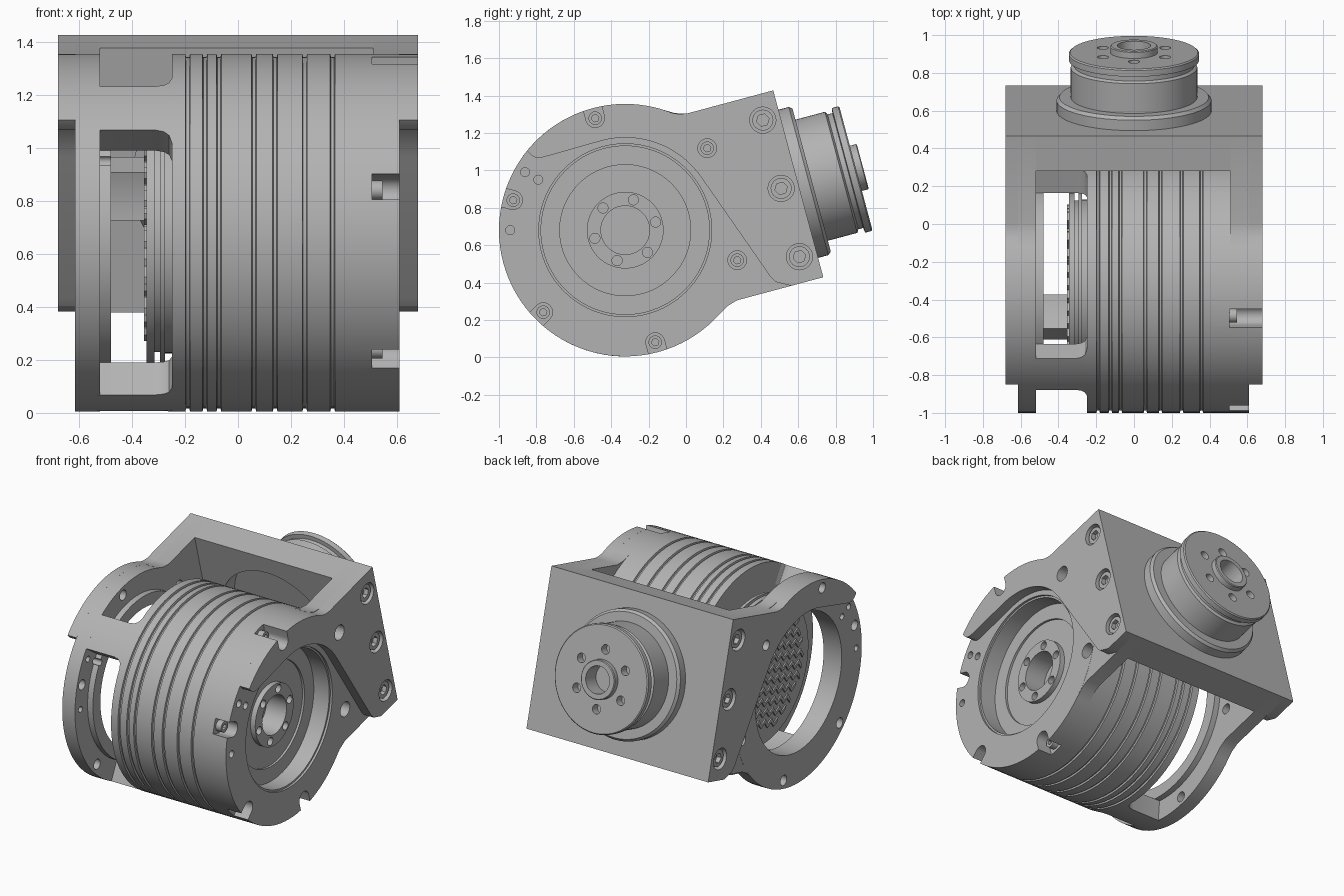
import bpy, bmesh, math
from math import cos, sin, radians, pi
from mathutils import Matrix

if "Cube" in bpy.data.objects:
    bpy.data.objects.remove(bpy.data.objects["Cube"])

# Parts are drawn in a frame on the drum axis, pitched so +y runs out of the rear flange
FRAME = Matrix.Translation((0, -0.325, 0.68)) @ Matrix.Rotation(radians(15), 4, 'X')
R = 0.675      # drum radius
H = 0.517      # bracket half height
BACK = 0.958   # bracket rear face

metal = bpy.data.materials.new("machined grey")
metal.use_nodes = True
metal.diffuse_color = (0.45, 0.45, 0.45, 1)
metal.node_tree.nodes["Principled BSDF"].inputs["Base Color"].default_value = (0.45, 0.45, 0.45, 1)
parts = []


def finish(name, bm, cutter=False):
    bmesh.ops.recalc_face_normals(bm, faces=bm.faces)
    me = bpy.data.meshes.new(name)
    bm.to_mesh(me)
    bm.free()
    me.transform(FRAME)
    me.materials.append(metal)
    ob = bpy.data.objects.new(name, me)
    bpy.context.scene.collection.objects.link(ob)
    ob.hide_render = cutter
    if not cutter:
        parts.append(ob)
    return ob


def loft(bm, rings, closed=False):
    """Skin a list of equal point rings, capped or looped."""
    rows = [[bm.verts.new(p) for p in ring] for ring in rings]
    pairs = list(zip(rows, rows[1:] + rows[:1])) if closed else list(zip(rows, rows[1:]))
    n = len(rows[0])
    for a, b in pairs:
        for i in range(n):
            j = (i + 1) % n
            bm.faces.new((a[i], a[j], b[j], b[i]))
    if not closed:
        bm.faces.new(rows[0])
        bm.faces.new(rows[-1])


def lathe(name, profile, axis='x', closed=False, seg=96):
    """Turn (distance, radius) points about the drum or the flange axis."""
    bm = bmesh.new()
    rings = []
    for d, r in profile:
        circle = [(r * cos(2 * pi * i / seg), r * sin(2 * pi * i / seg)) for i in range(seg)]
        rings.append([(d, p, q) if axis == 'x' else (p, d, q) for p, q in circle])
    loft(bm, rings, closed)
    return finish(name, bm)


def prisms(name, outlines, x0, x1, cutter=False, axis='x'):
    """Extrude outlines along the drum axis or the flange axis."""
    bm = bmesh.new()
    for pts in outlines:
        loft(bm, [[(x, u, v) if axis == 'x' else (u, x, v) for u, v in pts] for x in (x0, x1)])
    return finish(name, bm, cutter)


def arc(r, a0, a1, n, u=0, v=0):
    return [(u + r * cos(radians(a0 + (a1 - a0) * i / n)),
             v + r * sin(radians(a0 + (a1 - a0) * i / n))) for i in range(n + 1)]


def disc(u, v, r, n=24):
    return arc(r, 0, 360 - 360 / n, n - 1, u, v)


def polar(r, a):
    return r * cos(radians(a)), r * sin(radians(a))


def cut(cutter, *targets):
    for ob in targets:
        m = ob.modifiers.new("cut", 'BOOLEAN')
        m.object = cutter
        m.solver = 'EXACT'


# Drum: stacked inner flanges, grooved shell and recessed hub face
shell = [(-0.345, 0.49), (-0.315, 0.49), (-0.315, 0.45), (-0.295, 0.45), (-0.295, 0.49),
         (-0.275, 0.49), (-0.275, 0.455), (-0.25, 0.455), (-0.25, R)]
for x in (-0.19, -0.125, -0.072, 0.06, 0.14, 0.252, 0.357):
    shell += [(x - 0.009, R), (x - 0.006, R - 0.012), (x + 0.006, R - 0.012), (x + 0.009, R)]
shell += [(0.61, R), (0.61, 0.462), (0.595, 0.462), (0.595, 0.45), (0.48, 0.45), (0.48, 0.35),
          (0.465, 0.35), (0.465, 0.205), (0.5, 0.205), (0.5, 0.13), (0.35, 0.13)]
drum = lathe("drum", shell)

# Open end ring and the three bridges that tie it to the drum
end_ring = lathe("end_ring", [(-0.615, 0.46), (-0.615, R), (-0.52, R), (-0.52, 0.54),
                              (-0.48, 0.54), (-0.48, 0.46)], closed=True)
bm = bmesh.new()
for mid in (0, 120, 240):
    loft(bm, [[(x, u, v) for u, v in arc(R, mid - a, mid + a, 8) + arc(0.54, mid + a, mid - a, 8)]
              for x, a in ((-0.53, 10), (-0.31, 10), (-0.28, 10.6), (-0.26, 12), (-0.249, 15))])
finish("ring_bridges", bm)

# Bracket: two arms, their raised cheeks and the rear plate
arm = ([(0.37, 0.565), (0.42, 0.535), (0.48, H), (BACK, H), (BACK, -H), (0.48, -H),
        (0.42, -0.535), (0.37, -0.565)] + arc(0.5, -52, 52, 24))
cheek = ([(-0.38, 0.515), (-0.36, 0.497), (-0.33, 0.49)] + arc(0.495, 88, 20, 20)
         + [(0.685, -0.44), (0.705, -0.475), (0.74, -0.495), (0.78, -H), (BACK, -H), (BACK, H),
            (0.48, H), (0.44, 0.525)] + arc(R, 53, 126, 24))
left_arm = prisms("left_arm", [arm], 0.51, 0.609)
right_arm = prisms("right_arm", [arm], -0.614, -0.52)
left_cheek = prisms("left_cheek", [cheek], 0.608, 0.68)
right_cheek = prisms("right_cheek", [cheek], -0.68, -0.613)
rear_plate = prisms("rear_plate", [[(0.765, -H), (BACK, -H), (BACK, H), (0.765, H)]], -0.522, 0.512)

# Rear output flange
flange = lathe("rear_flange", [(0.93, 0.41), (1.015, 0.41), (1.032, 0.395), (1.032, 0.335),
                               (1.195, 0.335), (1.205, 0.318), (1.232, 0.318), (1.236, 0.345),
                               (1.27, 0.345), (1.277, 0.338), (1.277, 0.125), (1.31, 0.125),
                               (1.315, 0.12), (1.315, 0.088), (1.2, 0.088)], axis='y')

# Screw heads on the cheeks and in the drum notches
bolt_spots = [(0.863, v) for v in (-0.378, 0, 0.378)]
rim_spots = [polar(0.62, a) for a in range(30, 360, 60)]
left_screws = prisms("left_bracket_screws", [disc(u, v, 0.056) for u, v in bolt_spots], 0.6, 0.665)
right_screws = prisms("right_bracket_screws", [disc(u, v, 0.056) for u, v in bolt_spots], -0.665, -0.6)
rim_screws = prisms("rim_screws", [disc(u, v, 0.036) for u, v in rim_spots], 0.49, 0.545)

# Chevron texture on the inner disc
chevrons = []
for k in range(-5, 6):
    v0 = k * 0.07
    w = math.sqrt(0.43 ** 2 - v0 ** 2)
    n = int(w / 0.035)
    zig = [(i * 0.035, v0 + (0.016 if i % 2 else -0.016)) for i in range(-n, n + 1)]
    chevrons.append(zig + [(u, v + 0.025) for u, v in reversed(zig)])
prisms("chevron_ridges", chevrons, -0.354, -0.344)

# Cutters: rim notches, holes, counterbores, sockets and the rear bore
notches = []
for a in (90, 150, 210, 270):
    u, v = polar(0.62, a)
    ox, oy = polar(0.15, a)
    half = arc(0.05, a + 90, a + 270, 12, u, v)
    notches.append(half + [(half[-1][0] + ox, half[-1][1] + oy), (half[0][0] + ox, half[0][1] + oy)])
notches += [disc(*polar(0.62, a), 0.05) for a in (30, 330)]
cut(prisms("notch_cutter", notches, 0.505, 0.8, True), drum, left_arm, left_cheek)

pins = [(-0.437, 0.438), (-0.379, 0.381), (-0.594, 0.159)]
cut(prisms("pin_cutter", [disc(u, v, 0.024) for u, v in pins], 0.56, 0.8, True), drum)
cut(prisms("ring_hole_cutter", [disc(u, v, 0.034) for u, v in rim_spots]
           + [disc(u, v, 0.02) for u, v in pins], -0.8, -0.4, True), end_ring, right_arm, right_cheek)
cut(prisms("hub_hole_cutter", [disc(*polar(0.168, a), 0.027) for a in range(0, 360, 60)],
           0.44, 0.55, True), drum)

bores = [disc(u, v, 0.07) for u, v in bolt_spots]
cut(prisms("left_bore_cutter", bores, 0.63, 0.8, True), left_cheek)
cut(prisms("right_bore_cutter", bores, -0.8, -0.63, True), right_cheek)
sockets = [disc(u, v, 0.034, 6) for u, v in bolt_spots]
cut(prisms("left_socket_cutter", sockets, 0.635, 0.8, True), left_screws)
cut(prisms("right_socket_cutter", sockets, -0.8, -0.635, True), right_screws)
cut(prisms("rim_socket_cutter", [disc(u, v, 0.02, 6) for u, v in rim_spots], 0.525, 0.8, True), rim_screws)

cut(prisms("rear_bore_cutter", [disc(0, 0, 0.4, 64)], 0.7, 0.9, True, 'y'), rear_plate)
cut(prisms("flange_hole_cutter", [disc(*polar(0.19, a), 0.03) for a in range(30, 390, 60)],
           1.22, 1.4, True, 'y'), flange)

# Bake the cuts, then shade the turned surfaces smooth
bpy.context.view_layer.update()
deps = bpy.context.evaluated_depsgraph_get()
baked = [bpy.data.meshes.new_from_object(ob.evaluated_get(deps)) for ob in parts]
for ob, me in zip(parts, baked):
    ob.modifiers.clear()
    ob.data = me
for ob in list(bpy.context.scene.objects):
    if ob.name.endswith("_cutter"):
        bpy.data.objects.remove(ob)
for ob in bpy.context.scene.objects:
    ob.select_set(ob in parts)
bpy.context.view_layer.objects.active = parts[0]
bpy.ops.object.shade_smooth_by_angle(angle=radians(30))
